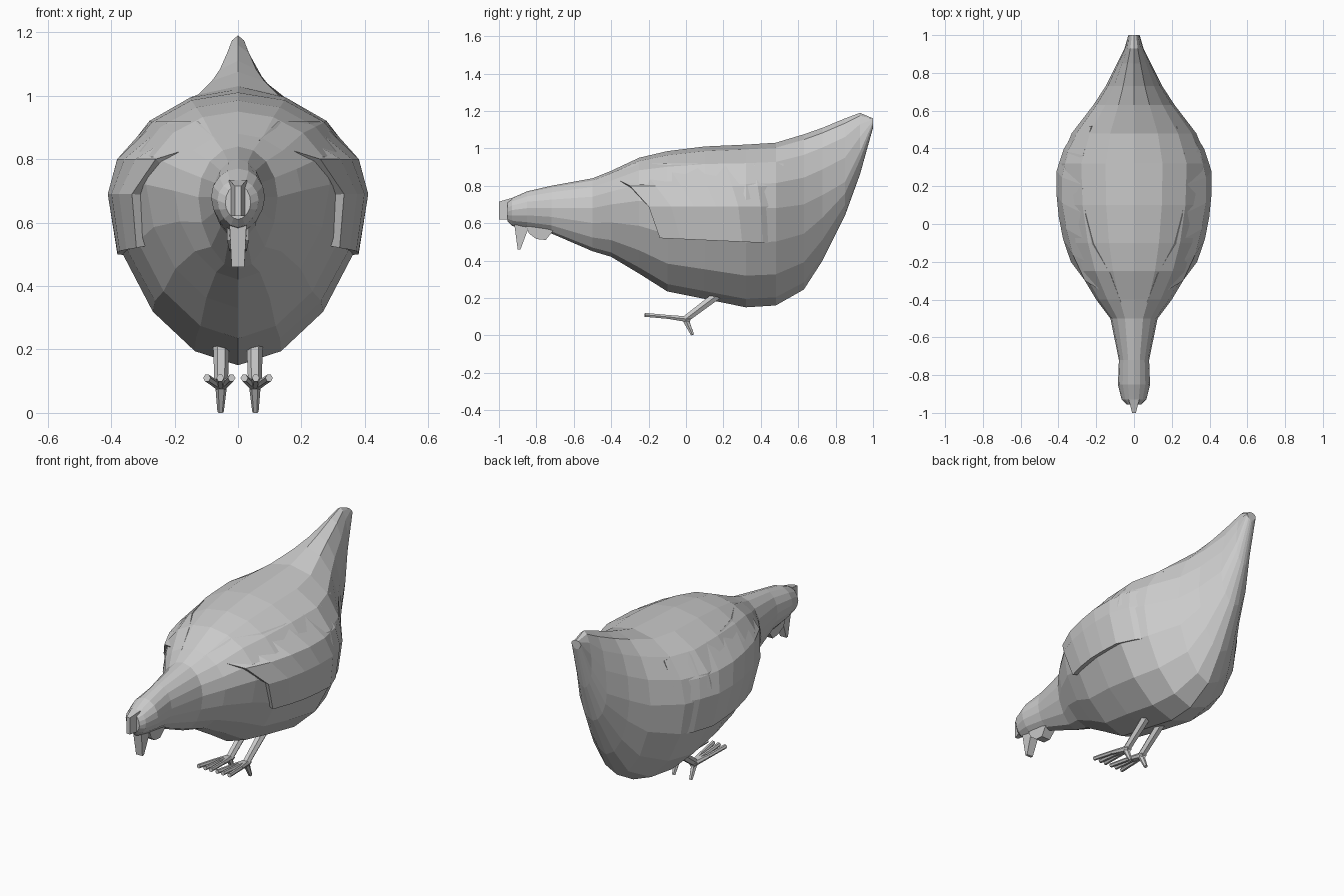
import bpy, bmesh, math
from mathutils import Vector

if "Cube" in bpy.data.objects:
    bpy.data.objects.remove(bpy.data.objects["Cube"])

# body stations: y, bottom z, widest z, top z, half width
STATIONS = [
    (-0.955, .61, .66, .72, .04), (-0.93, .585, .67, .735, .065),
    (-0.85, .57, .68, .77, .085), (-0.72, .545, .68, .80, .08),
    (-0.50, .45, .68, .84, .125), (-0.40, .42, .70, .88, .20),
    (-0.25, .33, .72, .95, .29), (-0.10, .235, .70, .985, .345),
    (0.10, .195, .69, 1.01, .385), (0.32, .15, .68, 1.02, .395),
    (0.48, .16, .68, 1.03, .33), (0.63, .245, .70, 1.075, .215),
    (0.73, .40, .75, 1.11, .15), (0.85, .64, .82, 1.16, .09),
    (0.93, .86, .98, 1.19, .05), (1.0, 1.11, 1.14, 1.16, .03)]
TOP_P, LOW_P = 2.0, 1.8


def finish(name, bm):
    bmesh.ops.recalc_face_normals(bm, faces=bm.faces)
    me = bpy.data.meshes.new(name)
    bm.to_mesh(me)
    bm.free()
    ob = bpy.data.objects.new(name, me)
    bpy.context.collection.objects.link(ob)
    return ob


def loft(name, rings):
    bm = bmesh.new()
    vs = [[bm.verts.new(p) for p in r] for r in rings]
    n = len(vs[0])
    for a, b in zip(vs, vs[1:]):
        for i in range(n):
            bm.faces.new((a[i], a[(i + 1) % n], b[(i + 1) % n], b[i]))
    bm.faces.new(vs[0])
    bm.faces.new(vs[-1][::-1])
    return finish(name, bm)


def section(y, zb, zc, zt, w, n=16):
    pts = []
    for i in range(n):
        a = 2 * math.pi * (i + .5) / n if n < 8 else 2 * math.pi * i / n
        c, s = math.cos(a), math.sin(a)
        p, h = (TOP_P, zt - zc) if s > 0 else (LOW_P, zc - zb)
        pts.append((math.copysign(w * abs(c) ** (2 / p), c), y,
                    zc + math.copysign(h * abs(s) ** (2 / p), s)))
    return pts


def half_width(y, z):
    for a, b in zip(STATIONS, STATIONS[1:]):
        if a[0] <= y <= b[0]:
            f = (y - a[0]) / (b[0] - a[0])
            _, zb, zc, zt, w = [u + f * (v - u) for u, v in zip(a, b)]
            p, t = (TOP_P, (z - zc) / (zt - zc)) if z > zc else (LOW_P, (zc - z) / (zc - zb))
            return w * max(0, 1 - t ** p) ** (1 / p)
    return 0


def mirror(ob):
    m = ob.modifiers.new("mirror", 'MIRROR')
    m.use_clip = False
    return ob


def rod(name, a, b, ra, rb, n=6):
    a, b = Vector(a), Vector(b)
    q = (b - a).to_track_quat('Z', 'Y')
    rings = [[c + q @ Vector((r * math.cos(2 * math.pi * i / n),
                              r * math.sin(2 * math.pi * i / n), 0)) for i in range(n)]
             for c, r in ((a, ra), (b, rb))]
    return mirror(loft(name, rings))


def plate(name, outline, w):
    # side-view outline (y, z, width factor) extruded across x
    return loft(name, [[(s * w * k, y, z) for y, z, k in outline] for s in (-1, 1)])


# body with neck, head and tail
loft("body", [section(*s) for s in STATIONS])

# folded wings: shells lying over the body sides
rows = [(.92, -.42, .0), (.80, -.30, .022), (.69, -.20, .027), (.52, -.14, .03)]
cols = 7
bm = bmesh.new()
grid = []
for z, y0, off in rows:
    line = []
    for i in range(cols):
        f = i / (cols - 1)
        y = y0 + (.52 - y0) * f
        zz = min(z, .86) if i == 0 else z - .03 * f * (z < .6)
        fade = 1 - f ** 3 * 1.2
        line.append(bm.verts.new((half_width(y, zz) + off * fade, y, zz)))
    grid.append(line)
for a, b in zip(grid, grid[1:]):
    for i in range(cols - 1):
        bm.faces.new((a[i], b[i], b[i + 1], a[i + 1]))
wing = finish("wing", bm)
if sum(p.normal.x for p in wing.data.polygons) < 0:
    wing.data.flip_normals()
sol = wing.modifiers.new("thickness", 'SOLIDIFY')
sol.thickness, sol.offset = .045, -1
mirror(wing)

# comb, beak and wattle
plate("comb", [(-.93, .62, 1.4), (-1.0, .62, .5), (-1.0, .715, .5), (-.93, .735, 1.4)], .02)
plate("beak", [(-.92, .61, 1.1), (-.90, .46, .8), (-.885, .46, .8), (-.84, .58, 1.1)], .025)
plate("wattle", [(-.86, .60, 1), (-.84, .545, 1), (-.80, .515, .8),
                 (-.75, .51, .8), (-.71, .56, 1)], .035)

# legs and feet
rod("leg", (.053, .18, .225), (.053, -.005, .085), .026, .021)
for i, x in enumerate((.02, .056, .098)):
    mid = .053 + (x - .053) * .6
    rod(f"front_toe_{i}", (.053, .02, .085), (mid, -.09, .098), .018, .012)
    rod(f"front_toe_tip_{i}", (mid, -.09, .098), (x, -.22, .11), .012, .012)
rod("hind_toe", (.053, -.005, .09), (.055, .035, .003), .019, .010)
